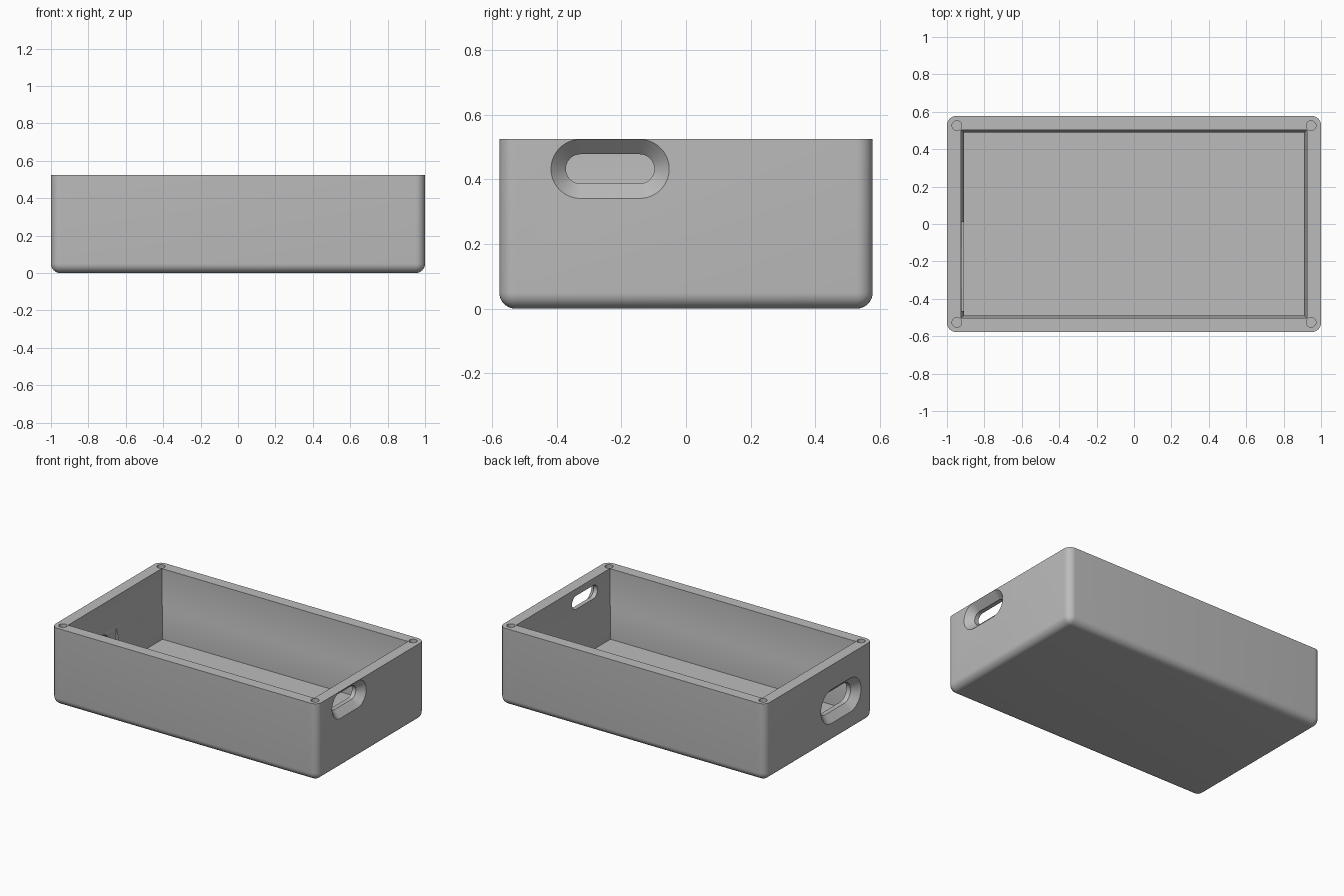
import bpy
import bmesh
from math import cos, sin, pi

if "Cube" in bpy.data.objects:
    bpy.data.objects.remove(bpy.data.objects["Cube"])

HALF_X, HALF_Y, HEIGHT, ROUND = 1.0, 0.578, 0.525, 0.05

grey = bpy.data.materials.new("plain grey")
grey.use_nodes = True
grey.diffuse_color = (0.5, 0.5, 0.5, 1)
grey.node_tree.nodes["Principled BSDF"].inputs["Base Color"].default_value = (0.5, 0.5, 0.5, 1)


def add_object(name, bm):
    bmesh.ops.recalc_face_normals(bm, faces=bm.faces)
    mesh = bpy.data.meshes.new(name)
    bm.to_mesh(mesh)
    bm.free()
    mesh.materials.append(grey)
    obj = bpy.data.objects.new(name, mesh)
    bpy.context.collection.objects.link(obj)
    return obj


def loft(name, rings):
    """Closed solid through rings with equal point counts."""
    bm = bmesh.new()
    loops = [[bm.verts.new(p) for p in ring] for ring in rings]
    for a, b in zip(loops, loops[1:]):
        for i in range(len(a)):
            j = (i + 1) % len(a)
            bm.faces.new((a[i], a[j], b[j], b[i]))
    bm.faces.new(loops[0])
    bm.faces.new(loops[-1])
    return add_object(name, bm)


def rectangle(x0, x1, y0, y1, z):
    return [(x0, y0, z), (x1, y0, z), (x1, y1, z), (x0, y1, z)]


def circle(x, y, z, r, n=32):
    return [(x + r * cos(2 * pi * i / n), y + r * sin(2 * pi * i / n), z) for i in range(n)]


def stadium(x, y, z, r, half, n=20):
    """Slot outline in the side plane."""
    ring = []
    for side in (1, -1):
        for i in range(n + 1):
            a = -pi / 2 + pi * i / n
            ring.append((x, y + side * (half + r * cos(a)), z + side * r * sin(a)))
    return ring


def cut(target, cutter):
    bpy.context.view_layer.objects.active = target
    mod = target.modifiers.new("cut", "BOOLEAN")
    mod.operation = "DIFFERENCE"
    mod.solver = "EXACT"
    mod.object = cutter
    bpy.ops.object.modifier_apply(modifier=mod.name)
    bpy.data.objects.remove(cutter)


# Outer body, rounded everywhere except the open rim
bm = bmesh.new()
bmesh.ops.create_cube(bm, size=1)
for v in bm.verts:
    v.co = (v.co.x * 2 * HALF_X, v.co.y * 2 * HALF_Y, (v.co.z + 0.5) * HEIGHT)
edges = [e for e in bm.edges if min(v.co.z for v in e.verts) < 0.01]
bmesh.ops.bevel(bm, geom=edges, offset=ROUND, offset_type="OFFSET",
                segments=8, profile=0.5, affect="EDGES")
box = add_object("open_box", bm)

# Cavity: wide upper part, sloped step, narrower lower part
levels = [(0.909, 0.488, 0.055), (0.909, 0.488, 0.26),
          (0.925, 0.503, 0.318), (0.925, 0.503, 0.6)]
cut(box, loft("cavity_cutter", [rectangle(-x, x, -y, y, z) for x, y, z in levels]))

# Shallow recess on the inside of one end wall
cut(box, loft("recess_cutter", [rectangle(-0.922, -0.85, -0.465, 0.01, z) for z in (0.08, 0.33)]))

# Flared slots through the end walls
FLARE = 0.046
for side, z, r, half in ((1, 0.4325, 0.0915, 0.0915), (-1, 0.245, 0.115, 0.1)):
    steps = [(1.01, r + 0.01), (1 - FLARE, r - FLARE), (0.86, r - FLARE)]
    cut(box, loft("slot_cutter", [stadium(side * x, -0.235, z, rad, half) for x, rad in steps]))

# Screw holes in the four rim corners
for sx in (-1, 1):
    for sy in (-1, 1):
        cut(box, loft("hole_cutter", [circle(sx * 0.947, sy * 0.526, z, 0.026) for z in (0.35, 0.6)]))

# Smooth rounds, sharp edges kept
bpy.ops.object.select_all(action="DESELECT")
box.select_set(True)
bpy.context.view_layer.objects.active = box
bpy.ops.object.shade_smooth_by_angle(angle=pi / 6)
